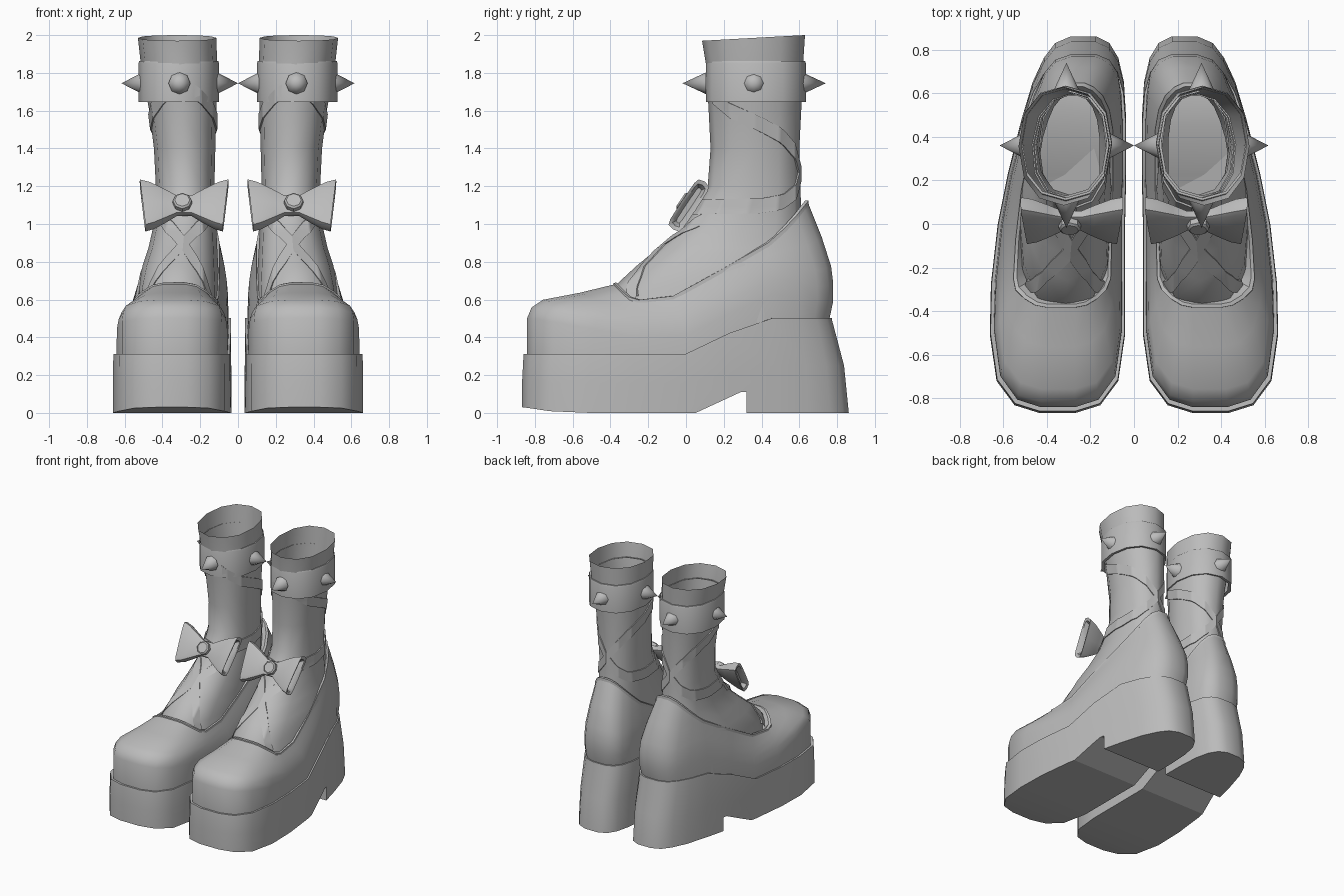
import bpy, bmesh, math
from mathutils import Vector, Matrix

old = bpy.data.objects.get("Cube")
if old:
    bpy.data.objects.remove(old, do_unlink=True)

grey = bpy.data.materials.new("plain grey")
grey.use_nodes = True
grey.diffuse_color = (0.5, 0.5, 0.5, 1)
grey.node_tree.nodes["Principled BSDF"].inputs["Base Color"].default_value = (0.5, 0.5, 0.5, 1)


def finish(name, bm, mirror=True, angle=50):
    """Turn a bmesh into a shaded object, mirrored to make the pair."""
    bmesh.ops.recalc_face_normals(bm, faces=bm.faces)
    mesh = bpy.data.meshes.new(name)
    bm.to_mesh(mesh)
    bm.free()
    mesh.materials.append(grey)
    obj = bpy.data.objects.new(name, mesh)
    bpy.context.collection.objects.link(obj)
    bpy.ops.object.select_all(action='DESELECT')
    obj.select_set(True)
    bpy.context.view_layer.objects.active = obj
    bpy.ops.object.shade_smooth_by_angle(angle=math.radians(angle))
    if mirror:
        add_mirror(obj)
    return obj


def add_mirror(obj):
    mod = obj.modifiers.new("pair", 'MIRROR')
    mod.use_mirror_merge = False


def add_loft(bm, rings, start=False, end=False, closed=True):
    rows = [[bm.verts.new(p) for p in ring] for ring in rings]
    n = len(rows[0])
    for a, b in zip(rows, rows[1:]):
        for i in range(n if closed else n - 1):
            j = (i + 1) % n
            bm.faces.new((a[i], a[j], b[j], b[i]))
    if start:
        bm.faces.new(rows[0])
    if end:
        bm.faces.new(rows[-1])
    return rows


def loft(name, rings, start=False, end=False, **kw):
    bm = bmesh.new()
    add_loft(bm, rings, start, end)
    return finish(name, bm, **kw)


def clamp(v):
    return max(0.0, min(1.0, v))


# Stations from toe to heel: base y, inner x, outer x, z, then rim y, inner x, outer x, z
stations = [
    (-.855, .27, .43, .31, -.38, .27, .40, .68),
    (-.82, .16, .54, .31, -.37, .22, .45, .67),
    (-.71, .08, .62, .31, -.34, .17, .50, .64),
    (-.50, .05, .65, .31, -.30, .13, .54, .605),
    (-.27, .05, .645, .31, -.25, .11, .55, .59),
    (0.0, .05, .615, .31, -.07, .105, .54, .61),
    (.23, .045, .57, .42, .15, .10, .515, .73),
    (.46, .045, .51, .50, .43, .10, .46, .89),
    (.60, .055, .46, .50, .52, .115, .425, .97),
    (.69, .08, .41, .50, .585, .145, .39, 1.04),
    (.745, .12, .36, .50, .625, .185, .35, 1.09),
    (.77, .18, .29, .50, .645, .23, .305, 1.115),
]
inner = [(Vector((s[1], s[0], s[3])), Vector((s[5], s[4], s[7]))) for s in stations]
outer = [(Vector((s[2], s[0], s[3])), Vector((s[6], s[4], s[7]))) for s in stations]
outline = inner + outer[::-1]


def scaled(p, sx, sy, dz=0):
    return Vector((.31 + (p.x - .31) * sx, .1 + (p.y - .1) * sy, p.z + dz))


# Platform sole with raised toe tip and bulging, flared heel
def sole_point(p, up, flare):
    q = scaled(p, 1.035, 1.013)
    q.y += .083 * flare * clamp((p.y - .4) / .37)
    low = .03 * clamp((-.65 - p.y) / .2)
    q.z = low + (p.z - low) * up
    return q


bases = [b for b, r in outline]
bm = bmesh.new()
rows = add_loft(bm, [
    [sole_point(p, 0, 1) for p in bases],
    [sole_point(p, .5, .7) for p in bases],
    [scaled(p, 1.03, 1.006, -.012) for p in bases],
    [scaled(p, 1.025, 1.004, .003) for p in bases],
    [scaled(p, .95, .97) for p in bases]])
for row in (rows[0], rows[-1]):
    n = len(row)
    for i in range(n // 2 - 1):
        bm.faces.new((row[i], row[i + 1], row[n - 2 - i], row[n - 1 - i]))
sole = finish("platform_sole", bm, mirror=False, angle=40)

# Wedge cut in front of the heel
wedge = [(.03, -.01), (.32, -.01), (.32, .11), (.29, .11)]
cutter = loft("heel_cutter", [[(x, y, z) for y, z in wedge] for x in (-.1, .8)],
              True, True, mirror=False)
cutter.hide_render = True
cutter.data.shade_flat()
bpy.context.view_layer.objects.active = sole
cut = sole.modifiers.new("heel_gap", 'BOOLEAN')
cut.operation = 'DIFFERENCE'
cut.object = cutter
bpy.ops.object.modifier_apply(modifier=cut.name)
bpy.data.objects.remove(cutter, do_unlink=True)
add_mirror(sole)

# Shoe upper: (inward, upward) profiles blended from toe to side to heel
toe = [(0, 0), (0, .52), (.05, .67), (.18, .78), (.6, .88), (1, 1)]
side = [(0, 0), (.06, .33), (.22, .54), (.44, .71), (.72, .86), (1, 1)]
heel = [(0, 0), (-.17, .15), (-.17, .3), (-.07, .45), (.36, .7), (1, 1)]


def upper_point(base, rim, i):
    wt, wh = clamp((-.3 - base.y) / .3), clamp((base.y - .4) / .3) ** 2
    h, v = (t * wt + k * wh + s * (1 - wt - wh) for t, k, s in zip(toe[i], heel[i], side[i]))
    b = scaled(base, .98, .985)
    p = b.lerp(rim, h)
    p.z = b.z + (rim.z - b.z) * v
    return p


rims = [r for b, r in outline]
loft("shoe_upper", [[upper_point(b, r, i) for b, r in outline] for i in range(len(toe))])

# Raised edge around the shoe opening
loft("opening_trim", [[scaled(r, *size) for r in rims] for size in (
    (.98, .99, -.02), (1.02, 1.01, -.016), (1.015, 1.006, .008),
    (.95, .975, .01), (.72, .9, -.06))], angle=30)

# Sock and leg: z, front y, back y, inner x, outer x
SIDES = 12
leg_rows = [
    (.50, -.50, .62, .09, .55), (.66, -.39, .63, .10, .53), (.78, -.26, .63, .105, .505),
    (.87, -.15, .63, .11, .475), (.98, -.02, .62, .115, .45), (1.08, .05, .61, .12, .44),
    (1.2, .115, .605, .125, .435), (1.4, .13, .60, .12, .445), (1.6, .12, .61, .115, .47),
    (1.85, .105, .62, .11, .515), (1.97, .085, .63, .115, .53)]


def oval(z, y0, y1, x0, x1, grow=0.0):
    ring = []
    power = .75 + .15 * clamp((z - .6) / .5)
    for k in range(SIDES):
        a = math.tau * k / SIDES
        s, c = (math.copysign(abs(f) ** power, f) if abs(f) > 1e-6 else 0
                for f in (math.sin(a), math.cos(a)))
        ring.append(Vector(((x0 + x1) / 2 + ((x1 - x0) / 2 + grow) * s,
                            (y0 + y1) / 2 - ((y1 - y0) / 2 + grow) * c, z)))
    return ring


leg = [oval(*row) for row in leg_rows]
for p in leg[-1]:
    p.z += .03 * clamp((p.y - .085) / .54)
for p in leg[0]:
    p.z -= .17 * clamp((.46 - p.y) / .46)
loft("ankle_sock", leg, start=True, angle=60)


# Crossed straps laid over the sock
def on_leg(deg, z, lift):
    i = max(k for k in range(len(leg_rows) - 1) if leg_rows[k][0] <= z)
    a, b = leg_rows[i], leg_rows[i + 1]
    t = (z - a[0]) / (b[0] - a[0])
    ring = [p.lerp(q, t) for p, q in zip(oval(*a, grow=lift), oval(*b, grow=lift))]
    f = (deg % 360) / 360 * SIDES
    k = int(f)
    return ring[k % SIDES].lerp(ring[(k + 1) % SIDES], f - k)


def add_strap(bm, path, sign, width=.04):
    across = [(-1, -.006)] + [(k / 3, .008) for k in range(-3, 4)] + [(1, -.006)]
    rows = []
    for (a0, z0), (a1, z1) in zip(path, path[1:]):
        steps = max(3, int(abs(a1 - a0) / 2.5))
        for s in range(steps + 1):
            a, z = a0 + (a1 - a0) * s / steps, z0 + (z1 - z0) * s / steps
            rows.append([on_leg(a * sign, z + width * o, lift) for o, lift in across])
    add_loft(bm, rows, closed=False)


ankle_path = [(20, 1.70), (60, 1.60), (100, 1.52), (130, 1.45), (155, 1.37), (180, 1.27),
              (205, 1.18), (230, 1.12), (260, 1.095), (355, 1.09)]
instep_path = [(45, 1.03), (20, .97), (0, .90), (-22, .79), (-38, .68), (-50, .58)]
bm = bmesh.new()
for path in (ankle_path, instep_path):
    for sign in (1, -1):
        add_strap(bm, path, sign)
bmesh.ops.remove_doubles(bm, verts=bm.verts, dist=.0001)
finish("crossed_straps", bm)

# Ankle cuff
cuff = (.105, .635, .10, .527)
loft("ankle_cuff", [oval(1.65, *cuff, grow=-.025), oval(1.645, *cuff), oval(1.85, *cuff),
                    oval(1.862, *cuff, grow=-.004), oval(1.862, *cuff, grow=-.015)])


def add_cone(bm, base, direction, r1, r2, depth):
    d = Vector(direction).normalized()
    mat = Matrix.Translation(Vector(base) + d * depth / 2) @ d.to_track_quat('Z', 'Y').to_matrix().to_4x4()
    bmesh.ops.create_cone(bm, cap_ends=True, segments=8, radius1=r1, radius2=r2,
                          depth=depth, matrix=mat)


# Four spikes around the cuff
bm = bmesh.new()
for base, direction in (((.31, .107, 1.745), (0, -1, 0)), ((.31, .615, 1.745), (0, 1, 0)),
                        ((.112, .36, 1.745), (-1, 0, 0)), ((.505, .36, 1.745), (1, 0, 0))):
    add_cone(bm, base, direction, .058, 0, .112 if direction[0] else .125)
finish("cuff_spikes", bm, angle=60)

# Bow with boxy loops that widen outwards, leaning back along the instep
centre = Vector((.285, .015, 1.098))
up = Vector((0, .555, .832))
out = Vector((0, -.832, .555))


def bow_ring(x, half_height, half_thick):
    ring = []
    for k in range(12):
        c, s = (math.copysign(abs(f) ** .4, f) if abs(f) > 1e-6 else 0 for f in
                (math.cos(k * math.tau / 12), math.sin(k * math.tau / 12)))
        skew = x * (1 + .07 * c)
        ring.append(centre + Vector((skew, 0, 0)) + up * half_height * c + out * half_thick * s)
    return ring


wing = [(.18, .11, .014), (.215, .13, .03), (.22, .152, .044), (.17, .135, .044),
        (.10, .095, .034), (.04, .058, .022)]
bow_rows = [(-x, h, t) for x, h, t in wing] + wing[::-1]
loft("bow", [bow_ring(*row) for row in bow_rows], True, True, angle=45)

# Bow knot
bm = bmesh.new()
knot = centre + Vector((.01, 0, 0))
add_cone(bm, knot, out, .054, .05, .045)
add_cone(bm, knot + out * .045, out, .05, .04, .008)
finish("bow_knot", bm, angle=30)
